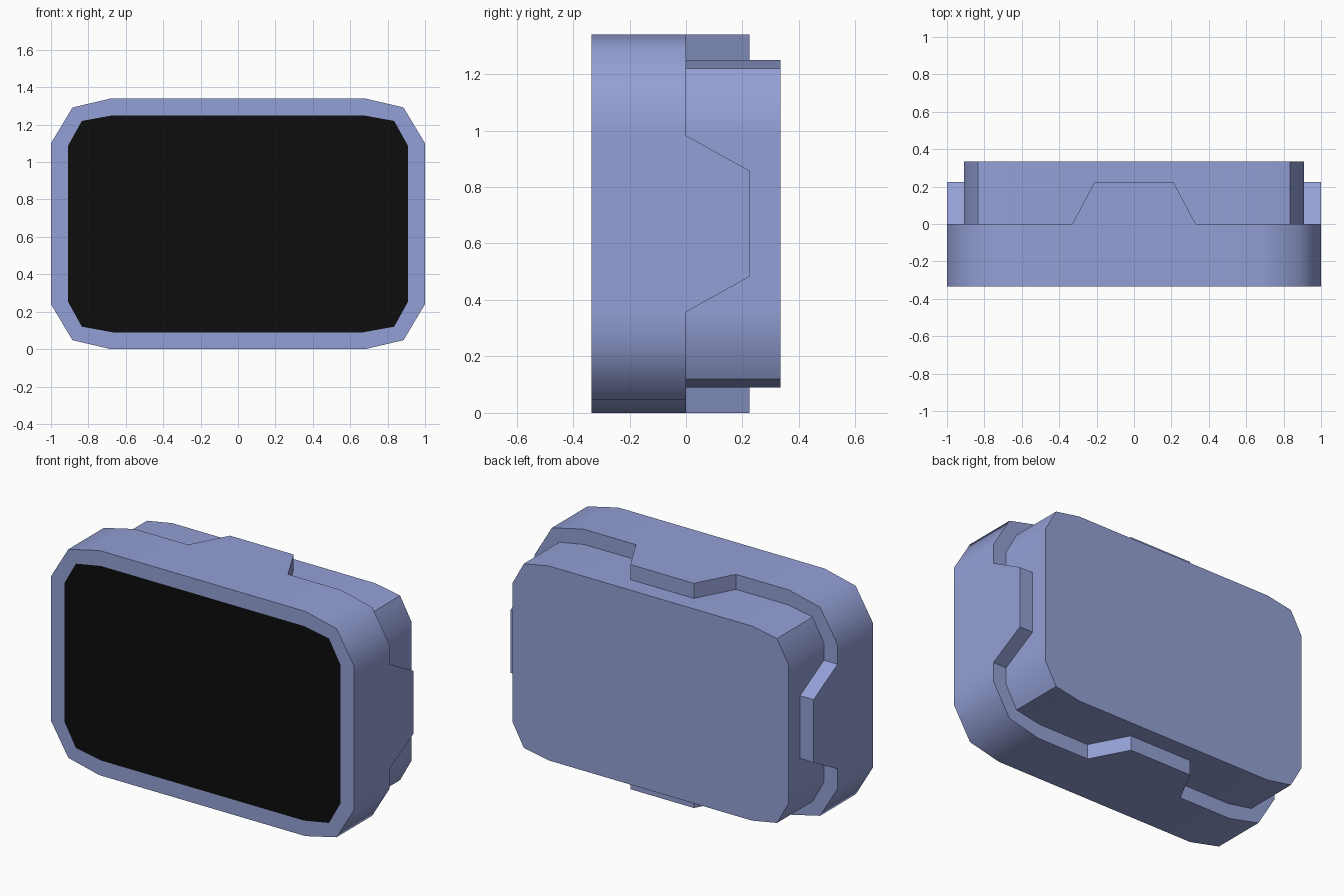
import bpy, math

if "Cube" in bpy.data.objects:
    bpy.data.objects.remove(bpy.data.objects["Cube"])

MID_Z = 0.67
FRONT, STEP, TAB, BACK = -0.335, 0.0, 0.225, 0.335


def material(name, rgb):
    m = bpy.data.materials.new(name)
    m.diffuse_color = (*rgb, 1)
    m.use_nodes = True
    m.node_tree.nodes["Principled BSDF"].inputs["Base Color"].default_value = m.diffuse_color
    return m


blue = material("casing blue", (0.296, 0.352, 0.672))
black = material("screen black", (0.004, 0.004, 0.004))

# Half sizes: side x, top z, lower corner z, middle corner x and z, upper corner x
OUTER = (1.0, 0.67, 0.43, 0.885, 0.622, 0.68)
INNER = (0.91, 0.58, 0.415, 0.835, 0.55, 0.67)


def outline(size, y, t=0.33, s=0.3125):
    """Cut-corner outline, counterclockwise from the front; t, s = tab half widths."""
    hx, hz, cz, mx, mz, cx = size
    half = [(t, -hz), (cx, -hz), (mx, -mz), (hx, -cz), (hx, -s),
            (hx, s), (hx, cz), (mx, mz), (cx, hz), (t, hz)]
    loop = half + [(-x, -z) for x, z in half]
    return [(x, y, MID_Z + z) for x, z in loop]


def build(name, loops, faces, mat):
    mesh = bpy.data.meshes.new(name)
    mesh.from_pydata([v for loop in loops for v in loop], [], faces)
    mesh.materials.append(mat)
    obj = bpy.data.objects.new(name, mesh)
    bpy.context.collection.objects.link(obj)
    bpy.ops.object.select_all(action='DESELECT')
    obj.select_set(True)
    bpy.context.view_layer.objects.active = obj
    bpy.ops.object.shade_smooth_by_angle(angle=math.radians(50))
    return obj


N = 20
PAIRS = [(i, (i + 1) % N) for i in range(N)]


def bridge(a, b, pair):
    """Quad between the same segment of loops a and b."""
    i, j = pair
    return (a * N + i, b * N + i, b * N + j, a * N + j)


# Front frame with a trapezoid tab on each of the four sides
loops = [outline(INNER, FRONT), outline(OUTER, FRONT),
         outline(OUTER, STEP), outline(INNER, STEP),
         outline(OUTER, TAB, 0.21, 0.1875), outline(INNER, TAB, 0.21, 0.1875)]
faces = []
for k, pair in enumerate(PAIRS):
    faces += [bridge(0, 1, pair), bridge(1, 2, pair)]
    if k % 5 == 4:
        i, j = pair
        faces += [bridge(2, 4, pair), bridge(4, 5, pair),
                  (2 * N + i, 3 * N + i, 5 * N + i, 4 * N + i),
                  (2 * N + j, 4 * N + j, 5 * N + j, 3 * N + j)]
    else:
        faces.append(bridge(2, 3, pair))
build("front_frame", loops, faces, blue)

# Screen panel flush with the frame front
build("screen", [outline(INNER, FRONT)], [tuple(range(N))], black)

# Narrower rear casing
build("rear_casing", [outline(INNER, STEP), outline(INNER, BACK)],
      [bridge(0, 1, p) for p in PAIRS] + [tuple(range(2 * N - 1, N - 1, -1))], blue)
